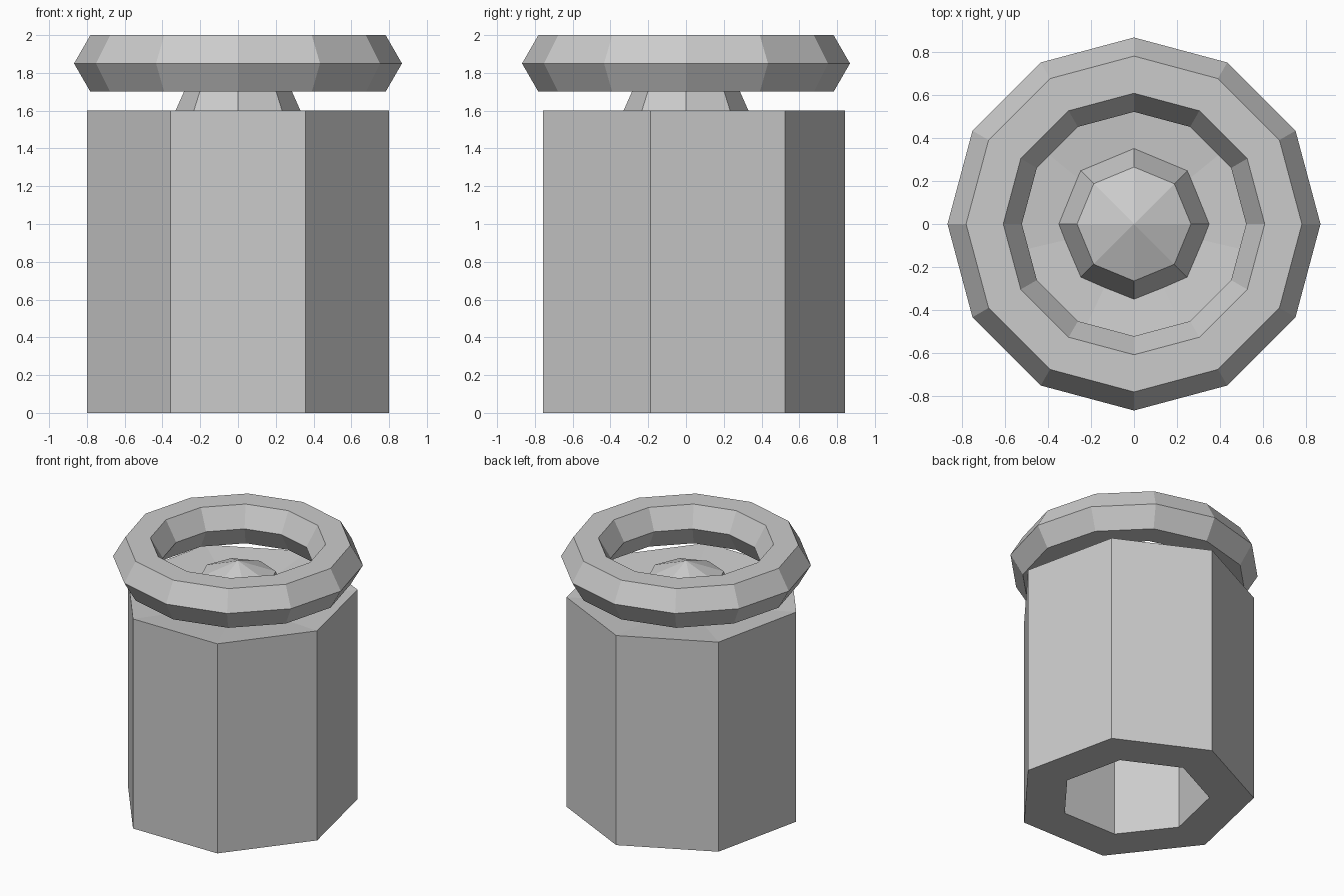
import bpy, bmesh
from math import sin, cos, tau

if "Cube" in bpy.data.objects:
    bpy.data.objects.remove(bpy.data.objects["Cube"])


def new_object(name, bm):
    bmesh.ops.recalc_face_normals(bm, faces=bm.faces)
    mesh = bpy.data.meshes.new(name)
    bm.to_mesh(mesh)
    bm.free()
    obj = bpy.data.objects.new(name, mesh)
    bpy.context.collection.objects.link(obj)
    return obj


def lathe(name, profile, sides, rx=1.0, ry=1.0, closed=False):
    """Spin (radius, z) points into a faceted solid; radius 0 makes a pole.
    The first corner sits on +y."""
    bm = bmesh.new()
    rings = []
    for r, z in profile:
        if r == 0:
            rings.append([bm.verts.new((0, 0, z))] * sides)
        else:
            rings.append([bm.verts.new((rx * r * sin(tau * i / sides),
                                        ry * r * cos(tau * i / sides), z))
                          for i in range(sides)])
    pairs = list(zip(rings, rings[1:]))
    if closed:
        pairs.append((rings[-1], rings[0]))
    for a, b in pairs:
        for i in range(sides):
            j = (i + 1) % sides
            quad = [a[i], a[j], b[j], b[i]]
            bm.faces.new(list(dict.fromkeys(quad)))
    return new_object(name, bm)


# Seven-sided hollow body: dished top, deep hole in the underside
lathe("body", [(0, 1.52), (1, 1.6), (1, 0), (0.63, 0), (0.63, 1.3), (0, 1.25)],
      7, rx=0.8206, ry=0.8417)

# Low-poly dome sunk into the dished top
DOME_Z, DOME_R, DOME_H = 1.5, 0.375, 0.35
dome = [(DOME_R * sin(tau * k / 8), DOME_Z + DOME_H * cos(tau * k / 8)) for k in (1, 2, 3)]
lathe("dome", [(0, DOME_Z + DOME_H)] + dome + [(0, DOME_Z - DOME_H)], 8)

# Twelve-sided ring with a six-sided section floating above the body
section = [(0.695 + 0.173 * cos(tau * k / 6), 1.85 + 0.173 * sin(tau * k / 6))
           for k in range(6)]
lathe("top_ring", section, 12, closed=True)
